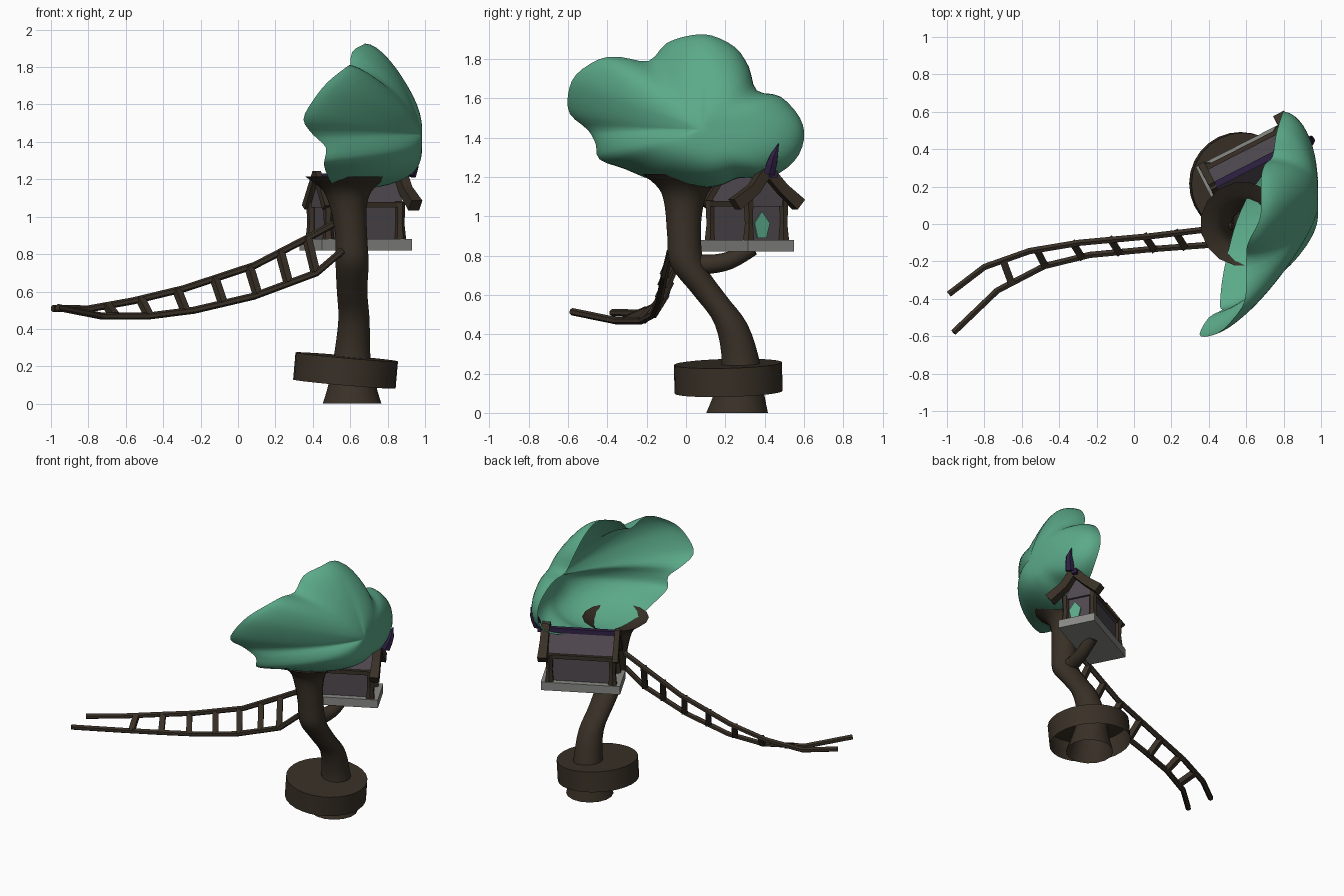
import bpy, math
from mathutils import Vector

if "Cube" in bpy.data.objects:
    bpy.data.objects.remove(bpy.data.objects["Cube"])


def material(name, rgb):
    m = bpy.data.materials.new(name)
    m.diffuse_color = (*rgb, 1)
    m.use_nodes = True
    m.node_tree.nodes["Principled BSDF"].inputs["Base Color"].default_value = m.diffuse_color
    return m


BARK = material("dark_bark", (0.041, 0.030, 0.020))
LEAF = material("leaf_green", (0.105, 0.40, 0.25))
STONE = material("pale_stone", (0.25, 0.25, 0.235))
WALL = material("plum_grey", (0.078, 0.066, 0.078))
RIDGE = material("deep_purple", (0.03, 0.016, 0.06))


def mesh(name, verts, faces, mat, smooth=None):
    me = bpy.data.meshes.new(name)
    me.from_pydata([tuple(v) for v in verts], [], faces)
    me.materials.append(mat)
    ob = bpy.data.objects.new(name, me)
    bpy.context.collection.objects.link(ob)
    bpy.ops.object.select_all(action='DESELECT')
    ob.select_set(True)
    bpy.context.view_layer.objects.active = ob
    bpy.ops.object.mode_set(mode='EDIT')
    bpy.ops.mesh.select_all(action='SELECT')
    bpy.ops.mesh.normals_make_consistent(inside=False)
    bpy.ops.object.mode_set(mode='OBJECT')
    if smooth:
        bpy.ops.object.shade_smooth_by_angle(angle=math.radians(smooth))
    return ob


def catmull(pts, steps, closed=False):
    """Smooth path through points of any dimension."""
    n, out = len(pts), []
    for i in range(n if closed else n - 1):
        idx = [i - 1, i, i + 1, i + 2]
        idx = [k % n if closed else min(max(k, 0), n - 1) for k in idx]
        a, b, c, d = (pts[k] for k in idx)
        for s in range(steps):
            t = s / steps
            out.append([0.5 * (2 * q + (r - p) * t + (2 * p - 5 * q + 4 * r - w) * t * t
                               + (3 * q - p - 3 * r + w) * t ** 3)
                        for p, q, r, w in zip(a, b, c, d)])
    if not closed:
        out.append(list(pts[-1]))
    return out


def tube(name, pts, mat, sides=8, level=False, smooth=None, caps=True):
    """Tube through (x, y, z, radius) points."""
    verts, faces, n = [], [], len(pts)
    for i, p in enumerate(pts):
        tan = Vector(pts[min(i + 1, n - 1)][:3]) - Vector(pts[max(i - 1, 0)][:3])
        if level:
            tan = Vector((0, 0, 1))
        tan.normalize()
        ref = Vector((1, 0, 0)) if abs(tan.z) > 0.9 else Vector((0, 0, 1))
        a = tan.cross(ref).normalized()
        b = tan.cross(a)
        for k in range(sides):
            ang = 2 * math.pi * (k + 0.5) / sides
            verts.append(Vector(p[:3]) + (a * math.cos(ang) + b * math.sin(ang)) * p[3])
    for i in range(n - 1):
        for k in range(sides):
            j = (k + 1) % sides
            faces.append((i * sides + k, i * sides + j, (i + 1) * sides + j, (i + 1) * sides + k))
    if caps:
        faces += [tuple(range(sides)), tuple(range((n - 1) * sides, n * sides))]
    return mesh(name, verts, faces, mat, smooth)


# Trunk, bent, hollow, flared open at the top
trunk = [(.61, .26, 0, .16), (.61, .27, .1, .13), (.61, .28, .25, .1), (.62, .23, .45, .085),
         (.61, .12, .6, .083), (.61, .01, .75, .09), (.605, -.01, .9, .087),
         (.59, -.01, 1.05, .1), (.585, -.005, 1.14, .135), (.58, 0, 1.215, .225)]
tube("trunk", catmull(trunk, 4), BARK, 16, True, 40, False)

# Branch holding up the house
tube("branch", catmull([(.61, 0, .76, .06), (.62, .1, .755, .05), (.64, .22, .775, .045),
                        (.65, .34, .84, .04)], 4), BARK, 10, False, 40)

# Tilted planter ring, open underneath
N = 28
ring = [(.275 * math.cos(2 * math.pi * k / N), .275 * math.sin(2 * math.pi * k / N), z)
        for z in (-.073, .073) for k in range(N)]
ob = mesh("base_ring", ring, [(k, (k + 1) % N, N + (k + 1) % N, N + k) for k in range(N)]
          + [tuple(range(N, 2 * N))], BARK, 30)
ob.location = (.575, .215, .178)
ob.rotation_euler = (math.radians(1.5), math.radians(5), 0)

# Leaf canopy: lumpy dish open toward -x; rim points are (y, z, x)
rim = [(.6, 1.39, .8), (.58, 1.5, .79), (.48, 1.61, .76), (.36, 1.64, .74), (.32, 1.76, .7),
       (.25, 1.86, .68), (.13, 1.92, .68), (.02, 1.92, .67), (-.1, 1.88, .61), (-.19, 1.79, .6),
       (-.33, 1.81, .6), (-.44, 1.8, .58), (-.56, 1.72, .48), (-.6, 1.62, .4), (-.59, 1.52, .35),
       (-.5, 1.44, .4), (-.46, 1.37, .47), (-.44, 1.29, .46), (-.31, 1.24, .47), (-.16, 1.18, .5),
       (.02, 1.145, .55), (.17, 1.155, .62), (.27, 1.195, .69), (.43, 1.2, .76), (.55, 1.28, .8)]
rim = catmull(rim, 3, True)
R, M, CY, CZ, CX = 14, len(rim), .08, 1.44, .985
soft = [[sum(rim[(k + j) % M][c] for j in range(-7, 8)) / 15 for c in range(3)] for k in range(M)]
verts, faces = [(CX, CY, CZ)], []
for i in range(1, R + 1):
    t = 1 - (1 - i / R) ** 1.7
    for sharp, blur in zip(rim, soft):
        w = t ** 1.5
        y, z, x = (s * w + b * (1 - w) for s, b in zip(sharp, blur))
        d = Vector((blur[0] - CY, blur[1] - CZ)).normalized()
        p = 1.3 + 2.6 * max(0, -d.y) + 1.9 * max(0, d.x)
        depth = max(0, 1 - t ** p) ** (.55 - .1 * max(0, -d.y) + .2 * max(0, -d.x))
        verts.append((x + (CX - x) * depth, CY + (y - CY) * t, CZ + (z - CZ) * t))
faces += [(0, 1 + k, 1 + (k + 1) % M) for k in range(M)]
for i in range(R - 1):
    a, b = 1 + i * M, 1 + (i + 1) * M
    faces += [(a + k, b + k, b + (k + 1) % M, a + (k + 1) % M) for k in range(M)]
mesh("leaf_canopy", verts, faces, LEAF, 60)

# House frame: u along its length, v across
ANG = math.radians(27)


def place(u, v, z):
    return (.63 + u * math.cos(ANG) - v * math.sin(ANG),
            .31 + u * math.sin(ANG) + v * math.cos(ANG), z)


def prism(name, profile, u0, u1, mat):
    n = len(profile)
    v = [place(u, a, z) for u in (u0, u1) for a, z in profile]
    f = [(k, (k + 1) % n, n + (k + 1) % n, n + k) for k in range(n)]
    return mesh(name, v, f + [tuple(range(n)), tuple(range(n, 2 * n))], mat)


def beam(name, pts, mat, sides=6):
    return tube(name, [(*place(u, v, z), r) for u, v, z, r in pts], mat, sides)


prism("house_platform", [(-.132, .82), (.132, .82), (.132, .88), (-.132, .88)], -.27, .27, STONE)
prism("house_walls", [(-.09, .88), (.09, .88), (.09, 1.06), (-.09, 1.06)], -.21, .22, WALL)
prism("house_roof", [(-.11, 1.05), (.11, 1.05), (0, 1.215)], -.225, .235, WALL)
prism("house_door", [(-.055, .89), (-.005, .89), (.015, .965), (-.03, 1.025), (-.072, .965)],
      .22, .229, LEAF)
beam("roof_ridge", [(-.23, 0, 1.215, .024), (.31, 0, 1.215, .024)], RIDGE, 4)
beam("ridge_horn", [(.31, -.03, 1.22, .032), (.33, -.025, 1.27, .03), (.345, -.02, 1.31, .022),
                    (.355, 0, 1.37, .002)], RIDGE)

for side, s in (("front", -1), ("back", 1)):
    beam(f"eave_beam_{side}", [(-.23, s * .1, 1.065, .02), (.23, s * .1, 1.065, .02)], BARK, 4)
    for end, u in (("left", -.215), ("right", .215)):
        beam(f"corner_post_{end}_{side}", [(u, s * .1, .88, .032), (u, s * .098, .96, .024),
                                           (u, s * .1, 1.08, .028)], BARK)
    # Gable hood boards, flaring wide over the door
    w = .2 if s < 0 else .165
    beam(f"door_hood_{side}", [(.255, -.02, 1.235, .04), (.255, s * .08 - .01, 1.14, .04),
                               (.255, s * w, 1.06, .046)], BARK, 4)
    beam(f"rear_gable_{side}", [(-.235, 0, 1.235, .025), (-.235, s * .12, 1.05, .028)], BARK, 4)

# Sagging ladder: two rails and rungs
rail_a = [(-.965, -.58, .515), (-.73, -.355, .469), (-.48, -.225, .469), (-.235, -.165, .5),
          (.085, -.135, .575), (.42, -.11, .7), (.56, -.08, .82)]
rail_b = [(-.99, -.375, .51), (-.8, -.23, .507), (-.56, -.145, .55), (-.29, -.1, .615),
          (.09, -.065, .74), (.38, -.03, .89), (.53, -.01, .97)]
for name, pts in (("ladder_rail_front", rail_a), ("ladder_rail_back", rail_b)):
    tube(name, [(*p, .019) for p in pts], BARK, 6)


def at_x(pts, x):
    for a, b in zip(pts, pts[1:]):
        if a[0] <= x <= b[0]:
            return Vector(a).lerp(Vector(b), (x - a[0]) / (b[0] - a[0]))


for i, x in enumerate((-.69, -.51, -.315, -.115, .07, .235, .38)):
    a, b = at_x(rail_a, x + .035), at_x(rail_b, x - .01)
    tube(f"ladder_rung_{i + 1}", [(*a, .027), (*b, .027)], BARK, 4)
